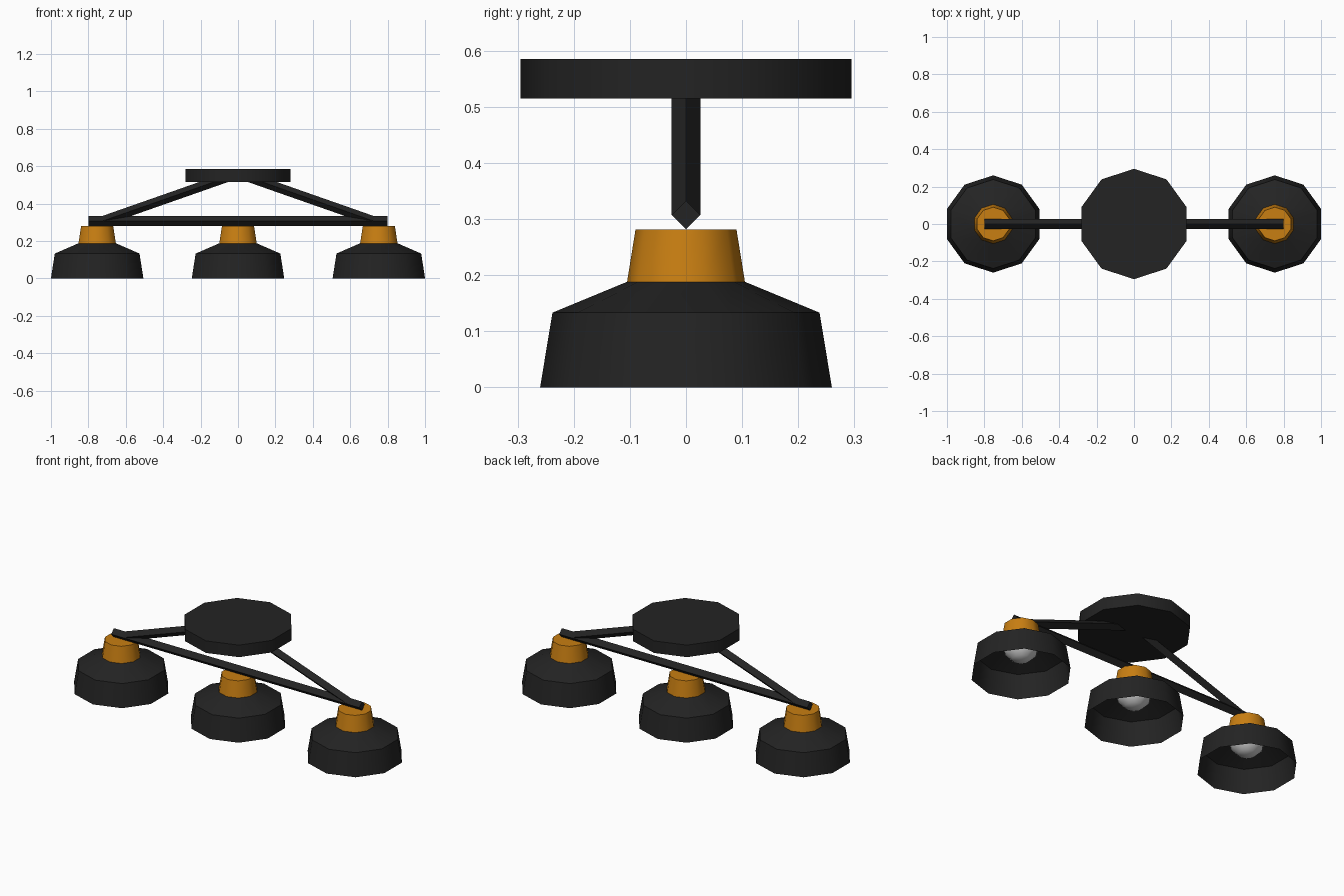
import bpy, bmesh, math
from mathutils import Vector

if "Cube" in bpy.data.objects:
    bpy.data.objects.remove(bpy.data.objects["Cube"])


def material(name, rgb):
    m = bpy.data.materials.new(name)
    m.diffuse_color = (*rgb, 1)
    m.use_nodes = True
    m.node_tree.nodes["Principled BSDF"].inputs["Base Color"].default_value = m.diffuse_color
    return m


BLACK = material("matte_black", (0.017, 0.017, 0.017))
BRASS = material("orange_brass", (0.58, 0.21, 0.006))
GLASS = material("bulb_grey", (0.6, 0.6, 0.6))


def finish(bm, name, mat, loc=(0, 0, 0), angle=40):
    me = bpy.data.meshes.new(name)
    bm.to_mesh(me)
    bm.free()
    me.materials.append(mat)
    ob = bpy.data.objects.new(name, me)
    ob.location = loc
    bpy.context.collection.objects.link(ob)
    bpy.context.view_layer.objects.active = ob
    ob.select_set(True)
    bpy.ops.object.shade_smooth_by_angle(angle=math.radians(angle))
    ob.select_set(False)
    return ob


def lathe(name, profile, mat, loc=(0, 0, 0), cap_bottom=False, cap_top=False, n=10):
    """Ten-sided turned part with a corner facing +y; profile runs upward."""
    bm = bmesh.new()
    rings = []
    for r, z in profile:
        rings.append([bm.verts.new((r * math.cos(a), r * math.sin(a), z))
                      for a in (math.pi / 2 + 2 * math.pi * i / n for i in range(n))])
    for lo, hi in zip(rings, rings[1:]):
        for i in range(n):
            j = (i + 1) % n
            bm.faces.new((lo[i], lo[j], hi[j], hi[i]))
    if cap_bottom:
        bm.faces.new(rings[0][::-1])
    if cap_top:
        bm.faces.new(rings[-1])
    return finish(bm, name, mat, loc)


def rod(name, a, b, r=0.0255):
    """Square rod standing on its corner, from a to b in the xz plane."""
    a, b = Vector(a), Vector(b)
    d = (b - a).normalized()
    side = Vector((0, 1, 0))
    up = d.cross(side)
    bm = bmesh.new()
    offs = [side * r, up * r, -side * r, -up * r]
    ends = [[bm.verts.new(p + o) for o in offs] for p in (a, b)]
    for i in range(4):
        j = (i + 1) % 4
        bm.faces.new((ends[0][i], ends[0][j], ends[1][j], ends[1][i]))
    bm.faces.new(ends[0][::-1])
    bm.faces.new(ends[1])
    bmesh.ops.recalc_face_normals(bm, faces=bm.faces[:])
    return finish(bm, name, BLACK, angle=89)


# Ceiling plate
lathe("ceiling_plate", [(0.295, 0.515), (0.295, 0.585)], BLACK,
      cap_bottom=True, cap_top=True)

# Crossbar and the two sloping arms
rod("crossbar", (-0.8, 0, 0.307), (0.8, 0, 0.307))
for side, s in (("left", -1), ("right", 1)):
    rod(side + "_arm", (s * 0.725, 0, 0.307), (s * 0.06, 0, 0.54))

# Three lamps: open shade, socket cup and bulb
for label, x in (("left", -0.753), ("centre", 0), ("right", 0.753)):
    lathe(label + "_shade", [(0.26, 0), (0.238, 0.133), (0.105, 0.188)], BLACK, (x, 0, 0))
    lathe(label + "_socket", [(0.105, 0.188), (0.09, 0.281)], BRASS, (x, 0, 0), cap_top=True)
    bm = bmesh.new()
    bmesh.ops.create_uvsphere(bm, u_segments=10, v_segments=6, radius=0.095)
    finish(bm, label + "_bulb", GLASS, (x, 0, 0.168))
